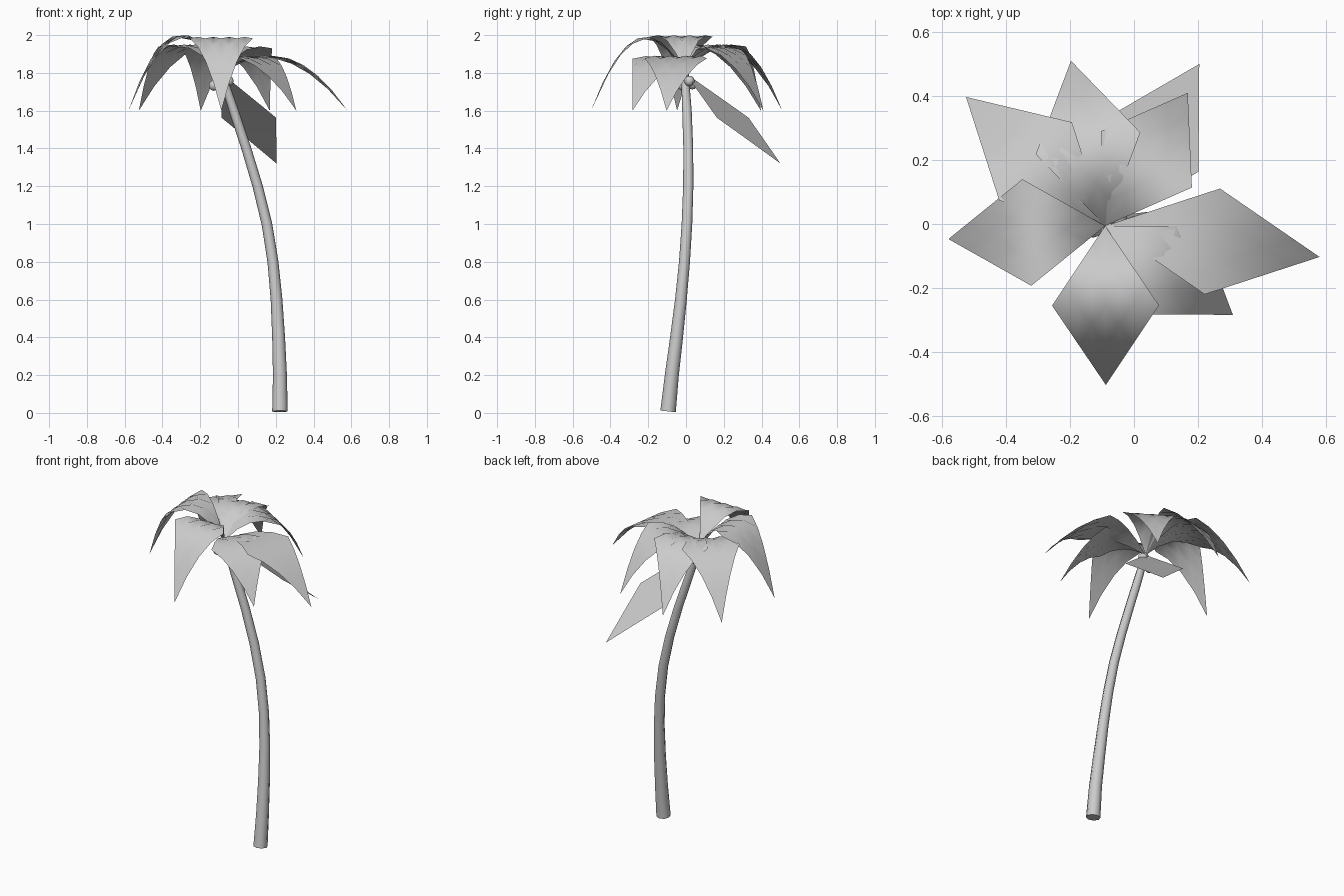
import bpy, bmesh, math
from mathutils import Vector

if "Cube" in bpy.data.objects:
    bpy.data.objects.remove(bpy.data.objects["Cube"])

CROWN = Vector((-0.09, -0.006, 1.80))


def finish(bm, name):
    bmesh.ops.recalc_face_normals(bm, faces=bm.faces[:])
    for f in bm.faces:
        f.smooth = len(f.verts) <= 4
    mesh = bpy.data.meshes.new(name)
    bm.to_mesh(mesh)
    bm.free()
    obj = bpy.data.objects.new(name, mesh)
    bpy.context.collection.objects.link(obj)
    return obj


# Trunk: tapered rings along a leaning path (x, y, z, radius)
path = [(0.222, -0.095, 0.008, 0.041), (0.222, -0.075, 0.2, 0.037), (0.215, -0.05, 0.4, 0.034),
        (0.204, -0.027, 0.6, 0.031), (0.185, -0.008, 0.8, 0.029), (0.153, 0.005, 1.0, 0.028),
        (0.104, 0.012, 1.2, 0.027), (0.044, 0.012, 1.4, 0.026), (-0.022, 0.005, 1.6, 0.025),
        (-0.088, -0.006, 1.8, 0.020)]
SIDES = 8
bm = bmesh.new()
rings = []
for i, (x, y, z, r) in enumerate(path):
    a = Vector(path[max(i - 1, 0)][:3])
    b = Vector(path[min(i + 1, len(path) - 1)][:3])
    d = (b - a).normalized()
    side = Vector((0, 1, 0)).cross(d).normalized()
    up = d.cross(side)
    rings.append([bm.verts.new(Vector((x, y, z)) + r * (math.cos(t) * side + math.sin(t) * up))
                  for t in (2 * math.pi * k / SIDES for k in range(SIDES))])
for lo, hi in zip(rings, rings[1:]):
    for k in range(SIDES):
        n = (k + 1) % SIDES
        bm.faces.new((lo[k], lo[n], hi[n], hi[k]))
bm.faces.new(rings[0])
bm.faces.new(rings[-1])
finish(bm, "trunk")


# Leaf: a rhombus sheet from crown to tip, arched through a middle height
def leaf(name, tip, mid_z, n=4, half_width=0.167):
    tip = Vector(tip)
    along = Vector((tip.x - CROWN.x, tip.y - CROWN.y, 0))
    across = Vector((-along.y, along.x, 0)).normalized() * half_width
    total, mid = tip.z - CROWN.z, mid_z - CROWN.z
    rise = 4 * mid - total
    bend = total - rise
    bm = bmesh.new()
    grid = []
    for i in range(n + 1):
        row = []
        for j in range(n + 1):
            t, s = (i + j) / (2 * n), (i - j) / n
            row.append(bm.verts.new(CROWN + along * t + across * s
                                    + Vector((0, 0, rise * t + bend * t * t))))
        grid.append(row)
    for i in range(n):
        for j in range(n):
            bm.faces.new((grid[i][j], grid[i + 1][j], grid[i + 1][j + 1], grid[i][j + 1]))
    finish(bm, name)


leaf("leaf_front", (-0.088, -0.503, 1.60), 1.983)
leaf("leaf_left", (-0.580, -0.047, 1.60), 1.992)
leaf("leaf_back_left", (-0.525, 0.397, 1.60), 1.94)
leaf("leaf_back", (-0.197, 0.510, 1.60), 1.94)
leaf("leaf_back_right", (0.168, 0.410, 1.60), 1.93)
leaf("leaf_hanging", (0.204, 0.500, 1.32), 1.563)
leaf("leaf_right", (0.580, -0.103, 1.60), 1.877)
leaf("leaf_front_right", (0.309, -0.284, 1.60), 1.875)

# Coconuts under the crown
for k, pos in enumerate([(-0.128, -0.015, 1.733), (-0.05, 0.018, 1.757), (-0.085, 0.033, 1.74)]):
    bpy.ops.mesh.primitive_uv_sphere_add(segments=10, ring_count=6, radius=0.028, location=pos)
    bpy.context.object.name = f"coconut_{k + 1}"
    bpy.ops.object.shade_smooth()
